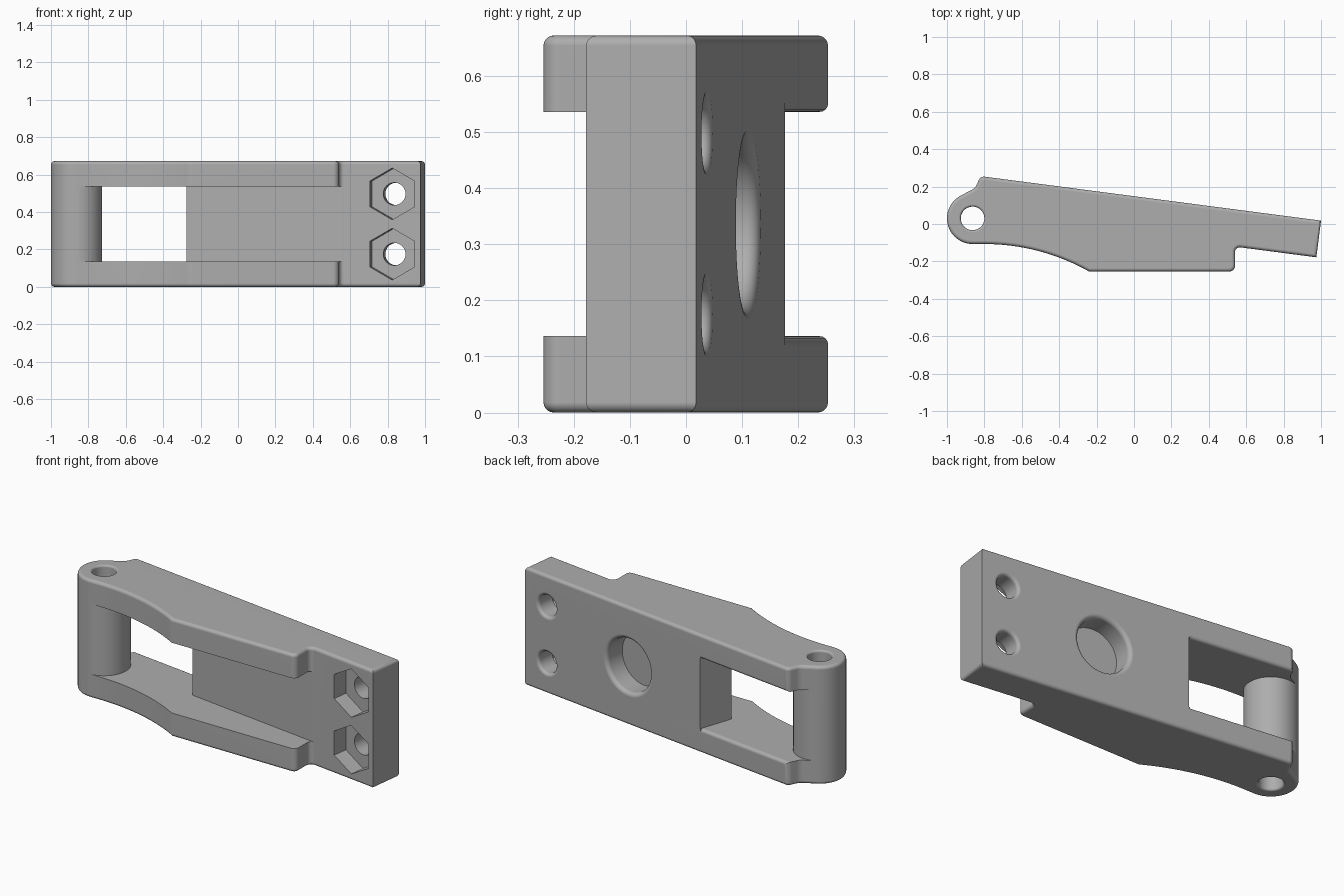
import bpy, bmesh, math
from mathutils import Vector, Matrix

if "Cube" in bpy.data.objects:
    bpy.data.objects.remove(bpy.data.objects["Cube"])

H, LOW, HIGH = 0.672, 0.136, 0.536       # height and inner faces of the two flanges
SLOPE = 0.1306                           # taper of the plate
BARREL, RADIUS = Vector((-0.863, 0.03)), 0.137
NORMAL = Vector((SLOPE, 1, 0)).normalized()


def back(x):
    return 0.018 + SLOPE * (1 - x)


def front(x):
    return -0.178 + SLOPE * (0.975 - x)


def arc(center, r, a0, a1, n):
    angles = [math.radians(a0 + (a1 - a0) * i / n) for i in range(n + 1)]
    return [Vector((center[0] + r * math.cos(a), center[1] + r * math.sin(a))) for a in angles]


def rounded(prev, corner, nxt, r, n=6):
    """Fillet points replacing one corner."""
    p = Vector(corner)
    u, v = (Vector(prev) - p).normalized(), (Vector(nxt) - p).normalized()
    half = u.angle(v) / 2
    t = r / math.tan(half)
    c = p + (u + v).normalized() * r / math.sin(half)
    start, end = (p + u * t - c).normalized(), (p + v * t - c).normalized()
    return [c + (start.lerp(end, i / n)).normalized() * r for i in range(n + 1)]


def inset(pts, d):
    """Offset a counterclockwise outline inward."""
    out = []
    for i, p in enumerate(pts):
        a = (p - pts[i - 1]).normalized()
        b = (pts[(i + 1) % len(pts)] - p).normalized()
        na, nb = Vector((-a.y, a.x)), Vector((-b.y, b.x))
        out.append(p + (na + nb) * d / (1 + na.dot(nb)))
    return out


def loft(name, loops):
    """Closed solid through a stack of equal loops, normals outward."""
    bm = bmesh.new()
    rings = [[bm.verts.new(p) for p in loop] for loop in loops]
    n = len(rings[0])
    for a, b in zip(rings, rings[1:]):
        for i in range(n):
            bm.faces.new((a[i], a[(i + 1) % n], b[(i + 1) % n], b[i]))
    bm.faces.new(rings[0][::-1])
    bm.faces.new(rings[-1])
    bm.normal_update()
    if bm.calc_volume(signed=True) < 0:
        bmesh.ops.reverse_faces(bm, faces=bm.faces[:])
    mesh = bpy.data.meshes.new(name)
    bm.to_mesh(mesh)
    bm.free()
    obj = bpy.data.objects.new(name, mesh)
    bpy.context.collection.objects.link(obj)
    return obj


def lathe(name, rings, matrix, n=48):
    return loft(name, [[matrix @ Vector((r * math.cos(math.tau * i / n), r * math.sin(math.tau * i / n), h))
                        for i in range(n)] for r, h in rings])


def flare(r, f):
    """Rounded mouth of a hole, ending just outside height zero."""
    steps = [math.radians(a) for a in range(0, 91, 18)]
    return [(r + f - f * math.cos(a), f * math.sin(a) - f) for a in steps] + [(r + f, 0.05)]


def plate_frame(x, z):
    """Frame on the back face, local z pointing outward."""
    up = Vector((0, 0, 1))
    m = Matrix((up, NORMAL.cross(up), NORMAL)).transposed().to_4x4()
    m.translation = (x, back(x), z)
    return m


# Outline of the lever seen from above
swoop_r = 1.14
outline = []
for i in range(17):
    x = -0.8 + 0.56 * i / 16
    outline.append(Vector((x, BARREL.y - RADIUS - swoop_r + math.sqrt(swoop_r ** 2 - (x + 0.8) ** 2))))
heel, step, tip = (0.54, -0.254), (0.54, front(0.54)), (0.975, front(0.975))
shoulder, neck = (-0.82, back(-0.82)), (-0.85, 0.192)
barrel_arc = arc(BARREL, RADIUS, 118, 270, 28)
outline += rounded(outline[-1], heel, step, 0.03)
outline += rounded(heel, step, tip, 0.025)
outline += [Vector(tip), Vector((1, back(1)))]
outline += rounded((1, back(1)), shoulder, neck, 0.03)
outline += rounded(shoulder, neck, barrel_arc[0], 0.05)
outline += barrel_arc

# Body with rounded top and bottom rims
F = 0.018
rim = [(F * (1 - math.sin(a)), F * (1 - math.cos(a))) for a in (math.radians(d) for d in range(0, 91, 18))]
levels = rim + [(d, H - z) for d, z in reversed(rim)]
body = loft("lever_body", [[(p.x, p.y, z) for p in inset(outline, d)] for d, z in levels])

# Pocket and window between the flanges, leaving the web plate and the barrel
barrel_side = arc(BARREL, RADIUS, -85, 112, 36)
pocket = [(-0.135, 0.4), (-0.275, front(-0.275)), (0.6, front(0.6) - 0.001), (0.6, -0.4),
          (barrel_side[0].x, -0.4)] + [tuple(p) for p in barrel_side] + [(barrel_side[-1].x, 0.4)]
cutters = [loft("pocket_cutter", [[(x, y, z) for x, y in pocket] for z in (LOW, HIGH)])]

# Rounded back edges of the window
section = [(0.03, -0.01), (-F, -0.01)] + [tuple(p) for p in arc((-F, F), F, -90, 0, 5)] + [(0.03, F)]
for face, side in ((HIGH, 1), (LOW, -1)):
    loops = []
    for x in (-0.215, -0.9):
        base = Vector((x, back(x), face))
        loops.append([base + NORMAL * u + Vector((0, 0, side * w)) for u, w in section])
    cutters.append(loft("window_edge_cutter", loops))

# Large blind hole, bolt holes with hexagonal nut pockets, and hinge bore
cutters.append(lathe("blind_hole_cutter", [(0.15, -0.12)] + flare(0.15, 0.023), plate_frame(0.287, H / 2), 64))
for z in (H / 2 - 0.161, H / 2 + 0.161):
    frame = plate_frame(0.85, z)
    cutters.append(lathe("bolt_hole_cutter", [(0.06, -0.3)] + flare(0.06, 0.018), frame))
    cutters.append(lathe("nut_pocket_cutter", [(0.138, -0.3), (0.138, -0.108)], frame, 6))
mouth = flare(0.063, 0.012)
bore = [(r, -h) for r, h in reversed(mouth)] + [(r, H + h) for r, h in mouth]
cutters.append(lathe("hinge_bore_cutter", bore, Matrix.Translation((BARREL.x, BARREL.y, 0))))

bpy.ops.object.select_all(action='DESELECT')
bpy.context.view_layer.objects.active = body
body.select_set(True)
for cutter in cutters:
    mod = body.modifiers.new("cut", 'BOOLEAN')
    mod.operation, mod.solver, mod.object = 'DIFFERENCE', 'EXACT', cutter
    bpy.ops.object.modifier_apply(modifier=mod.name)
    bpy.data.objects.remove(cutter)

# Single grey material
grey = bpy.data.materials.new("plain_grey")
grey.use_nodes = True
colour = (0.42, 0.42, 0.42, 1)
grey.diffuse_color = colour
grey.node_tree.nodes["Principled BSDF"].inputs["Base Color"].default_value = colour
body.data.materials.clear()
body.data.materials.append(grey)

# Smooth rounded surfaces while keeping flat faces clean
bpy.ops.object.shade_smooth_by_angle(angle=math.radians(30))
weighted = body.modifiers.new("weighted_normals", 'WEIGHTED_NORMAL')
weighted.keep_sharp = True
